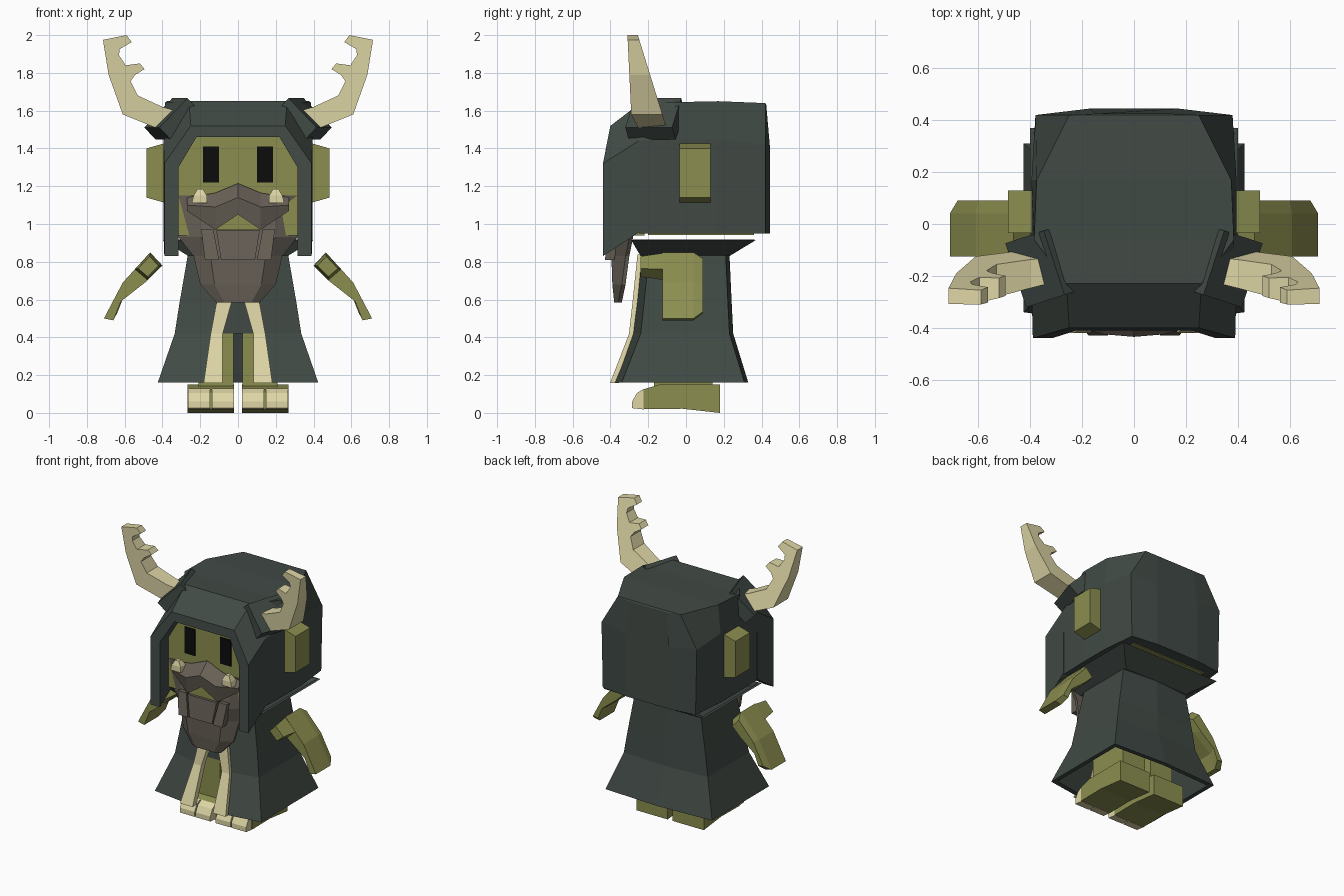
import bpy, bmesh, math
from mathutils import Matrix, Vector

cube = bpy.data.objects.get("Cube")
if cube:
    bpy.data.objects.remove(cube, do_unlink=True)


def material(name, rgb):
    lin = [((c / 255 + 0.055) / 1.055) ** 2.4 if c > 10 else c / 255 / 12.92 for c in rgb] + [1.0]
    m = bpy.data.materials.new(name)
    m.use_nodes = True
    m.diffuse_color = lin
    bsdf = m.node_tree.nodes["Principled BSDF"]
    bsdf.inputs["Base Color"].default_value = lin
    bsdf.inputs["Roughness"].default_value = 0.9
    return m


CLOTH = material("dark green cloth", (65, 74, 69))
SKIN = material("olive skin", (139, 142, 79))
BONE = material("cream bone", (221, 213, 165))
HAIR = material("brown grey hair", (103, 96, 86))
BLACK = material("black", (12, 12, 12))


def loft(name, rings, mat, matrix=None):
    """Skin closed rings of points one after another and cap both ends."""
    bm = bmesh.new()
    vs = [[bm.verts.new(p) for p in r] for r in rings]
    n = len(rings[0])
    for a, b in zip(vs, vs[1:]):
        for i in range(n):
            j = (i + 1) % n
            bm.faces.new((a[i], a[j], b[j], b[i]))
    bm.faces.new(vs[0])
    bm.faces.new(vs[-1])
    if matrix:
        bm.transform(matrix)
    bmesh.ops.recalc_face_normals(bm, faces=bm.faces)
    me = bpy.data.meshes.new(name)
    bm.to_mesh(me)
    bm.free()
    me.materials.append(mat)
    ob = bpy.data.objects.new(name, me)
    bpy.context.collection.objects.link(ob)
    return ob


def rect(x0, x1, y0, y1, z):
    return [(x0, y0, z), (x1, y0, z), (x1, y1, z), (x0, y1, z)]


def box(name, x, y, z, mat, top=None):
    """Box from ranges; top gives other x and y ranges for the upper end."""
    tx, ty = top or (x, y)
    return loft(name, [rect(*x, *y, z[0]), rect(*tx, *ty, z[1])], mat)


def pair(name, rings, mat, matrix=None):
    """A part and its mirror image across x = 0."""
    m = matrix or Matrix.Identity(4)
    loft("left_" + name, rings, mat, m)
    loft("right_" + name, rings, mat, Matrix.Scale(-1, 4, Vector((1, 0, 0))) @ m)


def arch(half):
    return half + [(-x, y, z) for x, y, z in reversed(half)]


# Hood: solid back part
loft("hood", [arch(h) for h in (
    [(0.39, -0.25, 0.95), (0.395, -0.25, 1.44), (0.26, -0.23, 1.65)],
    [(0.395, -0.06, 0.95), (0.395, -0.06, 1.45), (0.385, -0.06, 1.645)],
    [(0.395, 0.17, 0.95), (0.395, 0.17, 1.45), (0.375, 0.17, 1.65)],
    [(0.37, 0.42, 0.95), (0.38, 0.42, 1.42), (0.25, 0.42, 1.64)],
    [(0.17, 0.445, 0.95), (0.17, 0.445, 1.40), (0.15, 0.425, 1.63)])], CLOTH)

# Hood: hollow brim around the face
brim = []
for outer, inner in (
    ([(0.39, -0.44, 0.83), (0.39, -0.44, 1.32), (0.25, -0.40, 1.52)],
     [(0.315, -0.44, 0.83), (0.315, -0.44, 1.30), (0.22, -0.41, 1.46)]),
    ([(0.395, -0.25, 0.955), (0.395, -0.25, 1.44), (0.26, -0.23, 1.65)],
     [(0.315, -0.25, 0.955), (0.315, -0.25, 1.30), (0.22, -0.23, 1.46)])):
    brim.append(arch(outer) + arch(inner)[::-1])
loft("hood_brim", brim, CLOTH)

# Head, underside of the head and eyes
face = [(0.32, 0.94), (0.32, 1.30), (0.222, 1.465)]
loft("head", [arch([(x, y, z) for x, z in face]) for y in (-0.34, -0.22)], SKIN)
box("head_underside", (-0.3, 0.3), (-0.2, 0.36), (0.943, 0.951), SKIN)
pair("eye", [rect(0.10, 0.185, -0.347, -0.339, z) for z in (1.22, 1.41)], BLACK)

# Ears
pair("ear", [[(x, -0.035, a), (x, 0.13, a), (x, 0.13, b), (x, -0.035, b)]
             for x, a, b in ((0.38, 1.11, 1.43), (0.485, 1.14, 1.40))], SKIN)

# Horn sockets
pair("horn_socket", [rect(-0.05, 0.04, -0.13, 0.13, -0.11), rect(-0.05, 0.04, -0.13, 0.13, 0.11)],
     CLOTH, Matrix.Translation((0.355, -0.165, 1.56)) @ Matrix.Rotation(math.radians(-18), 4, 'Z')
     @ Matrix.Rotation(math.radians(-45), 4, 'Y'))

# Branching horns, thinner towards the tip
horn = [(0.43, 1.507), (0.61, 1.58), (0.685, 1.79), (0.715, 1.975), (0.59, 2.0), (0.563, 1.963),
        (0.626, 1.926), (0.63, 1.894), (0.595, 1.84), (0.52, 1.85), (0.495, 1.82),
        (0.547, 1.788), (0.568, 1.756), (0.53, 1.68), (0.40, 1.62), (0.33, 1.60)]
pair("horn", [[(x, -0.23 - 0.08 * min(1, (x - 0.33) * 4) * (0.7 + 0.6 * (z - 1.5)), z) for x, z in horn],
              [(x, -0.10 - 0.31 * (z - 1.5), z) for x, z in horn]], BONE)

# Beard
rings = []
for z, hw, fr, bk in ((1.15, 0.315, -0.355, -0.32), (0.93, 0.315, -0.38, -0.28), (0.83, 0.235, -0.395, -0.30),
                      (0.68, 0.20, -0.39, -0.32), (0.585, 0.115, -0.38, -0.34)):
    f = 0.62 * hw
    rings.append([(-hw, bk, z), (-hw, bk - 0.02, z), (-f, fr, z), (f, fr, z), (hw, bk - 0.02, z), (hw, bk, z)])
loft("beard", rings, HAIR)

# Beard tufts below the mouth
box("middle_tuft", (-0.09, 0.09), (-0.425, -0.38), (0.81, 0.965), HAIR, ((-0.115, 0.115), (-0.41, -0.36)))
pair("side_tuft", [rect(0.10, 0.175, -0.43, -0.38, 0.81), rect(0.13, 0.195, -0.405, -0.35, 0.97)], HAIR)

# Moustache, lip and tusks
def whisker(x, top, mid, low, front):
    return [(x, -0.35, top), (x, front, mid), (x, front + 0.02, low), (x, -0.34, low)]


side = [(0.27, 1.14, 1.10, 1.07, -0.385), (0.12, 1.165, 1.09, 0.97, -0.425)]
loft("moustache", [whisker(-s[0], *s[1:]) for s in side] + [whisker(0, 1.215, 1.14, 1.05, -0.435)]
     + [whisker(*s) for s in side[::-1]], HAIR)
box("lip", (-0.115, 0.115), (-0.395, -0.35), (0.967, 1.06), SKIN)
pair("tusk", [rect(0.165, 0.245, -0.42, -0.35, 1.11), rect(0.165, 0.235, -0.42, -0.36, 1.15),
              rect(0.185, 0.215, -0.41, -0.38, 1.185)], BONE)

# Robe: hollow, open at the front
levels = [  # height, half width, front, back, opening, trim edge
    (0.16, 0.425, -0.39, 0.33, 0.085, 0.182),
    (0.42, 0.335, -0.29, 0.25, 0.085, 0.145),
    (0.58, 0.31, -0.272, 0.242, 0.04, 0.115),
    (0.84, 0.265, -0.245, 0.23, 0.01, 0.07)]
rings = []
for z, hw, fr, bk, gap, _ in levels:
    outer = [(gap, fr, z), (hw, fr + 0.05, z), (hw, bk - 0.02, z), (0.001, bk, z)]
    inner = [(gap, fr + 0.03, z), (hw - 0.03, fr + 0.08, z), (hw - 0.03, bk - 0.05, z), (0.001, bk - 0.03, z)]
    rings.append(arch(outer) + arch(inner)[::-1])
loft("robe", rings, CLOTH)
pair("robe_trim", [rect(gap - 0.004, edge, fr - 0.012, fr + 0.034, z - 0.002)
                   for z, _, fr, _, gap, edge in levels], BONE)

# Flared collar
loft("collar", [rect(-0.262, 0.262, -0.24, 0.23, 0.83), rect(-0.40, 0.40, -0.29, 0.37, 0.915),
                rect(-0.385, 0.385, -0.275, 0.355, 0.918), rect(-0.24, 0.24, -0.21, 0.20, 0.85)], CLOTH)

# Body and legs under the robe
box("body", (-0.2, 0.2), (-0.17, 0.15), (0.42, 0.84), CLOTH)
pair("leg", [rect(0.025, 0.21, -0.17, 0.14, z) for z in (0.12, 0.42)], SKIN)

# Feet with two toes each
foot = [(0.18, 0.0), (0.18, 0.15), (-0.14, 0.15), (-0.225, 0.125), (-0.225, 0.02), (-0.02, 0.022)]
pair("foot", [[(x, y, z) for y, z in foot] for x in (0.02, 0.268)], SKIN)
toe = [(-0.222, 0.128), (-0.26, 0.105), (-0.285, 0.06), (-0.285, 0.025), (-0.222, 0.018)]
for name, a, b in (("inner_toe", 0.022, 0.138), ("outer_toe", 0.147, 0.265)):
    pair(name, [[(x, y, z) for y, z in toe] for x in (a, b)], BONE)

# Floating hands with thumbs pointing forward
hand = [(0.465, 0.85), (0.61, 0.69), (0.71, 0.50), (0.66, 0.49), (0.62, 0.59), (0.48, 0.70), (0.40, 0.78)]
pair("hand", [[(0.56 + (x - 0.56) * s, y, 0.68 + (z - 0.68) * s) for x, z in hand]
              for y, s in ((-0.125, 1), (0.04, 1), (0.09, 0.8))], SKIN)
thumb = [(0.465, 0.85), (0.40, 0.78), (0.48, 0.70), (0.55, 0.76)]
pair("thumb", [[(0.474 + (x - 0.474) * s, y, 0.775 + (z - 0.775) * s) for x, z in thumb]
               for y, s in ((-0.12, 0.95), (-0.24, 0.72))], SKIN)
